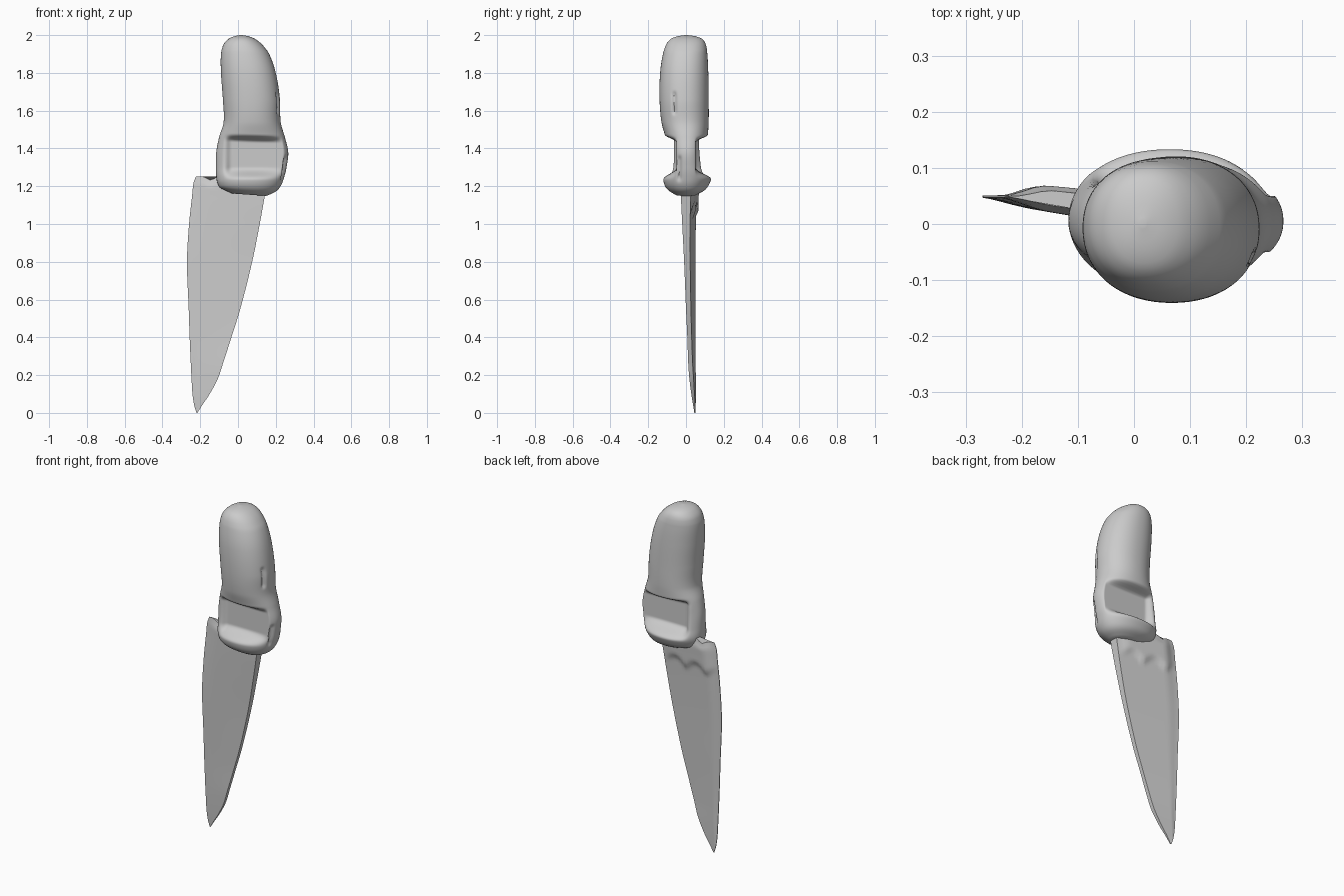
import bpy, bmesh, math

if "Cube" in bpy.data.objects:
    bpy.data.objects.remove(bpy.data.objects["Cube"])


def smooth(a, b, t):
    t = max(0.0, min(1.0, (t - a) / (b - a)))
    return t * t * (3 - 2 * t)


def sample(table, z):
    """Catmull-Rom interpolation of rows keyed by their first value."""
    i = 0
    while i < len(table) - 2 and z > table[i + 1][0]:
        i += 1
    p1, p2 = table[i], table[i + 1]
    p0, p3 = table[max(i - 1, 0)], table[min(i + 2, len(table) - 1)]
    h = p2[0] - p1[0]
    t = max(0.0, min(1.0, (z - p1[0]) / h))
    out = []
    for k in range(1, len(p1)):
        m1 = (p2[k] - p0[k]) / (p2[0] - p0[0]) * h
        m2 = (p3[k] - p1[k]) / (p3[0] - p1[0]) * h
        out.append((2*t**3 - 3*t**2 + 1) * p1[k] + (t**3 - 2*t**2 + t) * m1
                   + (3*t**2 - 2*t**3) * p2[k] + (t**3 - t**2) * m2)
    return out


def loft(name, rings, angle):
    bm = bmesh.new()
    vs = [[bm.verts.new(p) for p in r] for r in rings]
    n = len(vs[0])
    for a, b in zip(vs, vs[1:]):
        for i in range(n):
            bm.faces.new((a[i], a[(i + 1) % n], b[(i + 1) % n], b[i]))
    bm.faces.new(vs[0][::-1])
    bm.faces.new(vs[-1])
    bmesh.ops.recalc_face_normals(bm, faces=bm.faces)
    me = bpy.data.meshes.new(name)
    bm.to_mesh(me)
    bm.free()
    ob = bpy.data.objects.new(name, me)
    bpy.context.collection.objects.link(ob)
    bpy.ops.object.select_all(action='DESELECT')
    bpy.context.view_layer.objects.active = ob
    ob.select_set(True)
    bpy.ops.object.shade_smooth_by_angle(angle=math.radians(angle))
    return ob


# Handle sections: z, x min, x max, y min, y max
HANDLE = [
    (1.155, -0.03, 0.15, -0.055, 0.055), (1.18, -0.09, 0.20, -0.095, 0.10),
    (1.21, -0.108, 0.228, -0.115, 0.122), (1.25, -0.115, 0.245, -0.12, 0.135),
    (1.30, -0.117, 0.257, -0.105, 0.12), (1.38, -0.115, 0.266, -0.10, 0.11),
    (1.46, -0.10, 0.248, -0.11, 0.115), (1.54, -0.076, 0.226, -0.13, 0.12),
    (1.66, -0.08, 0.222, -0.14, 0.12), (1.80, -0.09, 0.20, -0.137, 0.118),
    (1.90, -0.09, 0.165, -0.122, 0.113), (1.95, -0.077, 0.128, -0.105, 0.105),
    (1.98, -0.05, 0.09, -0.08, 0.085), (1.994, -0.02, 0.055, -0.045, 0.05),
    (2.0, 0.01, 0.022, -0.006, 0.008)]


def groove(y, z, yc, z0, z1):
    """Thin vertical crease on the right side of the grip."""
    return 0.013 * math.exp(-((y - yc) / 0.009) ** 2) * smooth(z0, z0 + .03, z) * (1 - smooth(z1 - .03, z1, z))


rings = []
levels = [1.155 + 0.0075 * i for i in range(103)]
levels += [1.935 + 0.065 * math.sin(math.pi / 2 * i / 14) for i in range(1, 15)]
for z in levels:
    x0, x1, y0, y1 = sample(HANDLE, z)
    cx, cy, rx, ry = (x0 + x1) / 2, (y0 + y1) / 2, (x1 - x0) / 2, (y1 - y0) / 2
    ring = []
    for i in range(112):
        a = 2 * math.pi * i / 112
        c, s = math.cos(a), math.sin(a)
        x = cx + rx * math.copysign(abs(c) ** 0.93, c)
        y = cy + ry * math.copysign(abs(s) ** 0.93, s)
        # finger recesses pressed into front and back
        top = 1.465 + 0.03 * (0.05 - x)
        w = smooth(1.235, 1.30, z) * (1 - smooth(top - 0.03, top + 0.008, z))
        w *= smooth(-0.085, -0.035, x)
        floor = 0.05
        if y < -floor:
            y += w * (-floor - y)
        elif y > floor:
            y += w * (floor - y)
        if c > 0.3:
            x -= groove(y, z, -0.06 - 0.1 * max(0, z - 1.67), 1.57, 1.71)
            x -= groove(y, z, -0.035, 1.22, 1.37)
        # underside is lower towards the spine
        drop = 0.07 * (x - 0.06) * (1 - smooth(1.155, 1.26, z))
        ring.append((x, y, z - drop))
    rings.append(ring)
loft("handle", rings, 60)

# Blade outline: z, cutting edge x, spine x, spine front y, spine back y
BLADE = [
    (0.0, -0.219, -0.215, 0.044, 0.048), (0.04, -0.232, -0.19, 0.038, 0.048),
    (0.10, -0.241, -0.15, 0.028, 0.045), (0.18, -0.246, -0.107, 0.018, 0.04),
    (0.26, -0.250, -0.08, 0.012, 0.035), (0.40, -0.256, -0.035, 0.007, 0.03),
    (0.55, -0.261, 0.012, 0.0, 0.026), (0.80, -0.270, 0.075, -0.01, 0.022),
    (1.0, -0.259, 0.115, -0.02, 0.022), (1.15, -0.243, 0.142, -0.027, 0.024),
    (1.22, -0.235, 0.155, -0.028, 0.026), (1.252, -0.222, 0.15, -0.02, 0.022)]

rings = []
N = 20
for j in range(85):
    z = 1.252 * j / 84
    e, sp, f, b = sample(BLADE, z)
    front, back = [], []
    for i in range(N + 1):
        u = i / N
        x = e + (sp - e) * u
        full = smooth(0, 0.22, u)
        mid = 0.049 + ((f + b) / 2 - 0.049) * u
        half = 0.002 + ((b - f) / 2 - 0.002) * (0.45 * full + 0.55 * u)
        # forged scallops on the back below the grip
        line = 1.03 + 0.05 * abs(math.sin((x + 0.03) * 22))
        bump = 0.014 * smooth(line, line + 0.04, z) * full * (1 - smooth(0.8, 1, u))
        # small notch in the heel
        dz = -0.02 * math.exp(-((x + 0.145) / 0.025) ** 2) * smooth(1.15, 1.252, z)
        # heel thickness closes towards the top
        half *= 1 - 0.5 * smooth(1.2, 1.252, z)
        front.append((x, mid - half, z + dz))
        back.append((x, mid + half + bump, z + dz))
    rings.append(front + back[::-1])
loft("blade", rings, 40)
